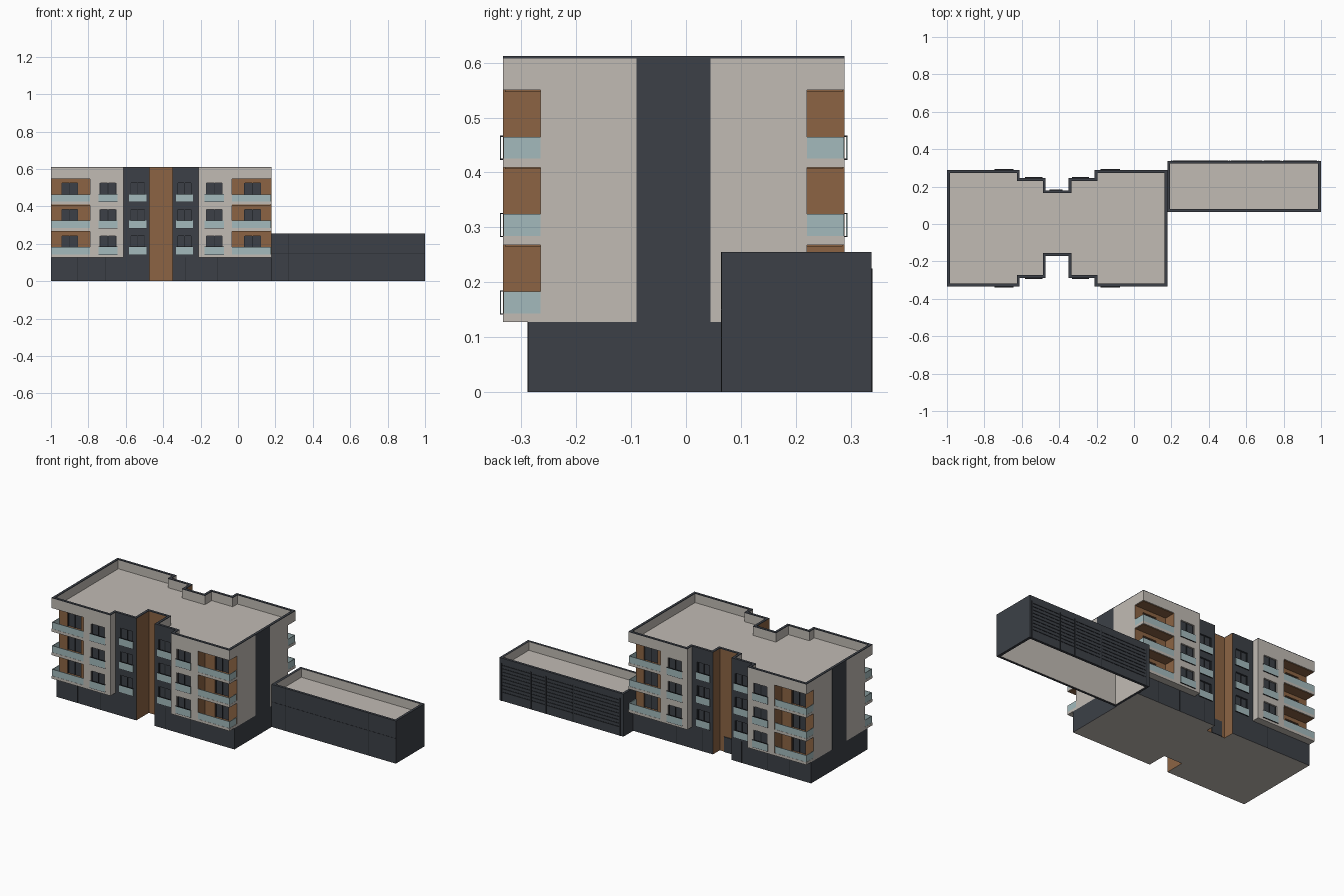
import bpy, bmesh
from mathutils import Vector

cube = bpy.data.objects.get("Cube")
if cube:
    bpy.data.objects.remove(cube, do_unlink=True)


def material(name, rgb):
    lin = [((v / 255 + 0.055) / 1.055) ** 2.4 for v in rgb] + [1]
    m = bpy.data.materials.new(name)
    m.use_nodes = True
    m.diffuse_color = lin
    m.node_tree.nodes["Principled BSDF"].inputs["Base Color"].default_value = lin
    return m


MATS = [material("beige render", (193, 187, 180)),
        material("slate cladding", (60, 64, 71)),
        material("timber brown", (140, 100, 68)),
        material("pale balcony glass", (163, 186, 188)),
        material("near black trim", (38, 41, 46))]
BEIGE, SLATE, TIMBER, GLASS, TRIM = range(5)

CX = -0.411                                  # centre line of the apartment block
HALF, LOGGIA, STEP, NOTCH = 0.589, 0.379, 0.2, 0.061
FLOORS = (0.143, 0.284, 0.425)
BASE, EAVES, TOP, WALL = 0.127, 0.55, 0.612, 0.015
FRONT = dict(s=-1, outer=-0.334, mid=-0.288, notch=-0.17, loggia=-0.265)
BACK = dict(s=1, outer=0.289, mid=0.245, notch=0.18, loggia=0.221)


def finish(name, bm, rule):
    bm.normal_update()
    for f in bm.faces:
        f.material_index = rule(f.calc_center_median(), f.normal) if callable(rule) else rule
    me = bpy.data.meshes.new(name)
    bm.to_mesh(me)
    bm.free()
    for m in MATS:
        me.materials.append(m)
    ob = bpy.data.objects.new(name, me)
    bpy.context.collection.objects.link(ob)
    return ob


def boxes(name, items, rule):
    """Many axis aligned boxes (two opposite corners each) in one object."""
    bm = bmesh.new()
    for a, b in items:
        a, b = Vector(a), Vector(b)
        verts = bmesh.ops.create_cube(bm, size=1)["verts"]
        for v in verts:
            v.co = [(a[i] + b[i]) / 2 + v.co[i] * abs(b[i] - a[i]) for i in range(3)]
    return finish(name, bm, rule)


def prism(name, pts, z0, z1, rule):
    bm = bmesh.new()
    face = bm.faces.new([bm.verts.new((x, y, z0)) for x, y in pts])
    top = bmesh.ops.extrude_face_region(bm, geom=[face])["geom"]
    for v in top:
        if isinstance(v, bmesh.types.BMVert):
            v.co.z = z1
    bmesh.ops.recalc_face_normals(bm, faces=bm.faces)
    return finish(name, bm, rule)


def inset(pts, t):
    out = []
    for i, p in enumerate(pts):
        a, p, b = Vector(pts[i - 1]), Vector(p), Vector(pts[(i + 1) % len(pts)])
        d, e = (p - a).normalized(), (b - p).normalized()
        out.append((p.x - t * (d.y + e.y), p.y + t * (d.x + e.x)))
    return out


def ring(name, pts, z0, z1, rule, inner):
    """Wall of constant thickness along a closed outline."""
    bm = bmesh.new()
    loops = [[bm.verts.new((x, y, z)) for x, y in p]
             for p, z in ((pts, z0), (pts, z1), (inset(pts, WALL), z1), (inset(pts, WALL), z0))]
    inside = []
    for k in range(4):
        lo, hi = loops[k], loops[(k + 1) % 4]
        for i in range(len(pts)):
            j = (i + 1) % len(pts)
            f = bm.faces.new((lo[i], lo[j], hi[j], hi[i]))
            if k == 2:
                inside.append(f.calc_center_median())
    is_inside = lambda c: any((c - q).length < 1e-5 for q in inside)
    return finish(name, bm, lambda c, n: inner if is_inside(c) else rule(c, n))


def outline(profile):
    """Closed outline from half profiles of the front and the back."""
    def run(side):
        half = [(dx, side[k]) for dx, k in profile]
        return [(CX - x, y) for x, y in half] + [(CX + x, y) for x, y in reversed(half)]
    return run(FRONT) + run(BACK)[::-1]


def facade(c, n):
    dx = abs(c.x - CX)
    if abs(n.z) > 0.5:
        return BEIGE
    return TIMBER if dx < NOTCH + 0.002 else SLATE if dx < STEP - 0.002 else BEIGE


def core_rule(c, n):
    dx = abs(c.x - CX)
    loggia_wall = dx > LOGGIA - 0.002 and (abs(n.y) > 0.5 or dx < HALF - 0.01)
    return TIMBER if loggia_wall and abs(n.z) < 0.5 else facade(c, n)


def plinth_rule(c, n):
    return BEIGE if abs(n.z) > 0.5 else TIMBER if abs(c.x - CX) < NOTCH + 0.002 else SLATE


# Main volumes
middle = [(STEP, "outer"), (STEP, "mid"), (NOTCH, "mid"), (NOTCH, "notch")]
full = outline([(HALF, "outer")] + middle)
prism("ground_floor", outline([(HALF, "mid")] + middle[2:]), 0, BASE, plinth_rule)
core = prism("upper_floors", outline([(HALF, "loggia"), (LOGGIA, "loggia"), (LOGGIA, "outer")] + middle),
             BASE, EAVES, core_rule)
prism("roof_slab", full, EAVES, EAVES + 0.006, facade)
ring("roof_parapet", full, EAVES + 0.006, TOP - 0.004, facade, BEIGE)
ring("parapet_cap", full, TOP - 0.004, TOP, lambda c, n: SLATE, SLATE)

# Balconies, windows and railings, repeated on both fronts and mirrored halves
slabs, soffits, panes, bars, glass, trims, cutters = [], [], [], [], [], [], []
for side in (FRONT, BACK):
    s = side["s"]
    for m in (-1, 1):
        X = lambda dx: CX + m * dx
        yo, yl = side["outer"], side["loggia"]
        for f in FLOORS:
            slabs.append(((X(LOGGIA), yl, f - 0.016), (X(HALF), yo, f)))
            soffits.append(((X(LOGGIA), yl, f + 0.122), (X(HALF - 0.004), yo - s * 0.004, f + 0.125)))
            # Corner balcony glass, front and end
            glass.append(((X(LOGGIA), yo - s * 0.001, f), (X(HALF - 0.001), yo - s * 0.004, f + 0.04)))
            glass.append(((X(HALF - 0.004), yo - s * 0.004, f), (X(HALF - 0.001), yl, f + 0.04)))
            # Window openings: balcony, plain wall, recessed bay
            for a, b, key, rail in ((0.444, 0.534, "loggia", 0), (0.239, 0.329, "outer", 1), (0.085, 0.165, "mid", 1)):
                y = side[key]
                cutters.append(((X(a), y + s * 0.02, f + 0.003), (X(b), y - s * 0.012, f + 0.1)))
                panes.append(((X(a), y - s * 0.01, f + 0.003), (X(b), y - s * 0.016, f + 0.1)))
                mid = (a + b) / 2
                for c in (a + 0.002, mid, b - 0.002):
                    bars.append(((X(c - 0.002), y - s * 0.006, f + 0.003), (X(c + 0.002), y - s * 0.011, f + 0.1)))
                if rail:
                    a, b = a - 0.006, b + 0.006
                    glass.append(((X(a), y + s * 0.003, f), (X(b), y + s * 0.005, f + 0.04)))
                    for z in (f - 0.002, f + 0.04):
                        trims.append(((X(a), y, z), (X(b), y + s * 0.005, z + 0.002)))

cutter = boxes("window_cutter", cutters, lambda c, n: TIMBER if abs(c.x - CX) > 0.4
               else SLATE if abs(c.x - CX) < STEP else BEIGE)
mod = core.modifiers.new("window openings", "BOOLEAN")
mod.object, mod.operation, mod.solver = cutter, "DIFFERENCE", "EXACT"
bpy.context.view_layer.objects.active = core
bpy.ops.object.modifier_apply(modifier=mod.name)
bpy.data.objects.remove(cutter, do_unlink=True)

boxes("balcony_slabs", slabs, BEIGE)
boxes("balcony_soffits", soffits, TIMBER)
boxes("window_panes", panes, SLATE)
boxes("window_bars", bars, TRIM)
boxes("balcony_glass", glass, GLASS)
boxes("railing_trims", trims, TRIM)

# Dark vertical bands on the end walls
boxes("end_wall_bands", [((CX + m * (HALF - 0.004), -0.09, BASE), (CX + m * (HALF + 0.001), 0.045, TOP))
                         for m in (-1, 1)], SLATE)

# Entrance door in the rear stair recess
boxes("entrance_door", [((CX - 0.04, BACK["notch"], 0), (CX + 0.03, BACK["notch"] + 0.005, 0.09))], SLATE)

# Low annex, open underneath
X0, X1, Y0, Y1, H = CX + HALF, 1, 0.065, 0.338, 0.255
annex = [(X0, Y0), (X1, Y0), (X1, Y1), (X0, Y1)]
ring("annex_walls", annex, 0, H, lambda c, n: SLATE, BEIGE)
prism("annex_roof", inset(annex, WALL), 0.197, 0.203, BEIGE)

# Louvred bays on the back of the annex
bays = (0.2, 0.51, 0.69, 0.79, 0.985)
slats = [((a + 0.006, Y1, 0.05 + i * 0.02), (b - 0.006, Y1 + 0.002, 0.055 + i * 0.02))
         for a, b in zip(bays, bays[1:]) for i in range(9)]
posts = [((b - 0.002, Y1, 0), (b + 0.002, Y1 + 0.002, 0.225)) for b in bays]
boxes("annex_louvres", slats + posts, TRIM)

# Fine cladding joints
joints = [((x, Y0 - 0.001, 0), (x + 0.002, Y0, H)) for x in (0.27, 0.82)]
joints.append(((X0, Y0 - 0.001, 0.149), (X1, Y0, 0.151)))
for side in (FRONT, BACK):
    y = side["mid"]
    for dx in (0.13, 0.3, 0.45):
        joints += [((CX + m * dx, y, 0), (CX + m * dx + 0.002, y + side["s"] * 0.001, BASE)) for m in (-1, 1)]
boxes("cladding_joints", joints, TRIM)
